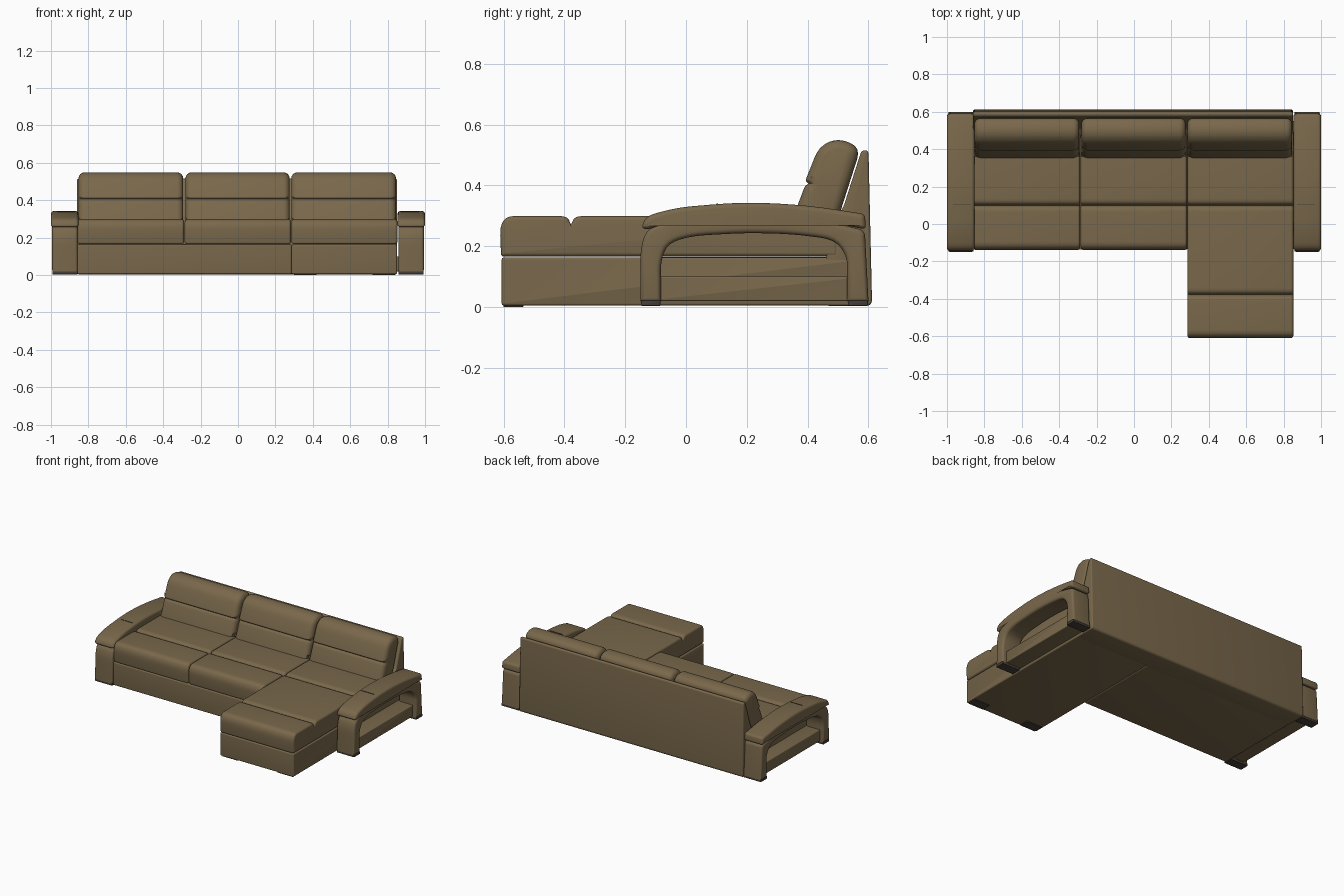
import bpy, bmesh, math
from mathutils import Vector

if "Cube" in bpy.data.objects:
    bpy.data.objects.remove(bpy.data.objects["Cube"])


def material(name, color):
    m = bpy.data.materials.new(name)
    m.diffuse_color = (*color, 1)
    m.use_nodes = True
    m.node_tree.nodes["Principled BSDF"].inputs["Base Color"].default_value = m.diffuse_color
    return m


LEATHER = material("brown leather", (0.19, 0.137, 0.07))
FOOT = material("dark foot", (0.06, 0.048, 0.04))


def fillet(corners, steps=4):
    """Round the corners (y, z, cut distance) of a closed profile."""
    out, n = [], len(corners)
    for i, c in enumerate(corners):
        p = Vector(c[:2])
        a = Vector(corners[i - 1][:2]) - p
        b = Vector(corners[(i + 1) % n][:2]) - p
        if c[2] == 0:
            out.append(p)
            continue
        s = p + a.normalized() * min(c[2], a.length * 0.48)
        e = p + b.normalized() * min(c[2], b.length * 0.48)
        for k in range(steps + 1):
            t = k / steps
            out.append(s * (1 - t) ** 2 + p * 2 * t * (1 - t) + e * t * t)
    return out


def loft(name, corners, x0, x1, r, mat=LEATHER, steps=4):
    """Sweep a side profile along x, rounding both ends by r."""
    pts = fillet(corners)
    n = len(pts)
    area = sum(pts[i - 1].cross(pts[i]) for i in range(n))
    sign = 1 if area > 0 else -1
    inward = []
    for i in range(n):
        d = (pts[i] - pts[i - 1]).normalized() + (pts[(i + 1) % n] - pts[i]).normalized()
        inward.append(Vector((-d.y, d.x)).normalized() * sign)
    ang = [k / steps * math.pi / 2 for k in range(steps + 1)]
    ends = [(r * (1 - math.cos(0)) + r * (1 - math.sin(math.pi / 2 - a)), r * (1 - math.sin(a))) for a in ang]
    stations = [(x0 + dx, ins) for dx, ins in ends]
    stations += [(x1 - dx, ins) for dx, ins in reversed(ends)]
    bm = bmesh.new()
    rings = [[bm.verts.new((x, *(p + w * ins))) for p, w in zip(pts, inward)] for x, ins in stations]
    for A, B in zip(rings, rings[1:]):
        for i in range(n):
            bm.faces.new((A[i - 1], A[i], B[i], B[i - 1]))
    bm.faces.new(rings[0])
    bm.faces.new(rings[-1])
    bmesh.ops.recalc_face_normals(bm, faces=bm.faces)
    me = bpy.data.meshes.new(name)
    bm.to_mesh(me)
    bm.free()
    me.materials.append(mat)
    ob = bpy.data.objects.new(name, me)
    bpy.context.collection.objects.link(ob)
    bpy.context.view_layer.objects.active = ob
    ob.select_set(True)
    bpy.ops.object.shade_smooth_by_angle(angle=math.radians(40))
    ob.select_set(False)
    return ob


def box(name, x0, x1, y0, y1, z0, z1, r=0.008, mat=LEATHER):
    return loft(name, [(y0, z0, r), (y0, z1, r), (y1, z1, r), (y1, z0, r)], x0, x1, r, mat)


def seat(name, x0, x1, y0, seams):
    """Seat cushion with stitched grooves across the top."""
    p = [(y0 + 0.004, 0.166, 0.01), (y0, 0.265, 0.03), (y0 + 0.022, 0.299, 0.025)]
    for s in seams:
        p += [(s - 0.012, 0.299, 0.025), (s, 0.27, 0), (s + 0.012, 0.299, 0.025)]
    p += [(0.5, 0.299, 0.01), (0.5, 0.166, 0.01)]
    loft(name, p, x0, x1, 0.014)


# bases
box("main_base", -0.86, 0.286, -0.137, 0.58, 0.005, 0.165)
box("chaise_base", 0.286, 0.85, -0.606, 0.58, 0.005, 0.163)

# seat cushions
seat("left_seat", -0.858, -0.288, -0.14, [0.1])
seat("middle_seat", -0.285, 0.283, -0.14, [0.1])
seat("chaise_seat", 0.286, 0.852, -0.612, [-0.378, 0.1])

# wedge-shaped back panel
loft("back_panel", [(0.46, 0.004, 0.01), (0.612, 0.004, 0.02), (0.6, 0.515, 0.012),
                    (0.577, 0.515, 0.012), (0.515, 0.32, 0.02), (0.46, 0.28, 0.02)],
     -0.86, 0.85, 0.008)

# back cushions with a stitched crease
cushion = [(0.35, 0.29, 0.01), (0.391, 0.398, 0.01), (0.403, 0.406, 0), (0.392, 0.414, 0.008),
           (0.437, 0.528, 0.04), (0.5, 0.556, 0.05), (0.575, 0.525, 0.04), (0.5, 0.29, 0.02)]
for i, (a, b) in enumerate([(-0.853, -0.293), (-0.281, 0.276), (0.285, 0.845)]):
    loft(f"back_cushion_{i + 1}", cushion, a, b, 0.032)

# arms: arch, padded cap, lower rail and feet on both sides
arch = [(-0.15, 0.018, 0), (-0.15, 0.2, 0.05), (-0.125, 0.262, 0.04), (0, 0.298, 0.06),
        (0.2, 0.315, 0.08), (0.4, 0.3, 0.08), (0.588, 0.252, 0.02), (0.6, 0.018, 0),
        (0.53, 0.018, 0), (0.53, 0.165, 0.03), (0.49, 0.222, 0.05), (0.35, 0.24, 0.06),
        (0.2, 0.244, 0.06), (0.02, 0.234, 0.05), (-0.06, 0.21, 0.04), (-0.083, 0.15, 0.03),
        (-0.083, 0.018, 0)]
cap = [(-0.147, 0.262, 0.015), (-0.13, 0.3, 0.03), (-0.03, 0.327, 0.05), (0.19, 0.346, 0.1),
       (0.4, 0.335, 0.1), (0.588, 0.306, 0.015), (0.592, 0.255, 0.015), (0.4, 0.294, 0.08),
       (0.2, 0.308, 0.08), (0, 0.294, 0.06), (-0.13, 0.254, 0.015)]
for s, side in ((-1, "left"), (1, "right")):
    def span(a, b):
        return sorted((s * a, s * b))
    loft(f"{side}_arm_arch", arch, *span(0.857, 0.994), 0.016)
    loft(f"{side}_arm_cap", cap, *span(0.853, 1.0), 0.016)
    a, b = span(0.845, 0.965)
    box(f"{side}_arm_rail", a, b, -0.1, 0.55, 0.02, 0.1, 0.005)
    a, b = span(0.872, 0.968)
    box(f"{side}_arm_seam", a, b, 0.101, 0.105, 0.33, 0.3405, 0.001, FOOT)
    a, b = span(0.858, 0.992)
    box(f"{side}_front_foot", a, b, -0.148, -0.084, 0.004, 0.022, 0.002, FOOT)
    box(f"{side}_rear_foot", a, b, 0.532, 0.598, 0.004, 0.022, 0.002, FOOT)

# chaise feet
for i, x in enumerate((0.3, 0.72)):
    box(f"chaise_foot_{i + 1}", x, x + 0.12, -0.6, -0.535, 0.0, 0.01, 0.002, FOOT)
